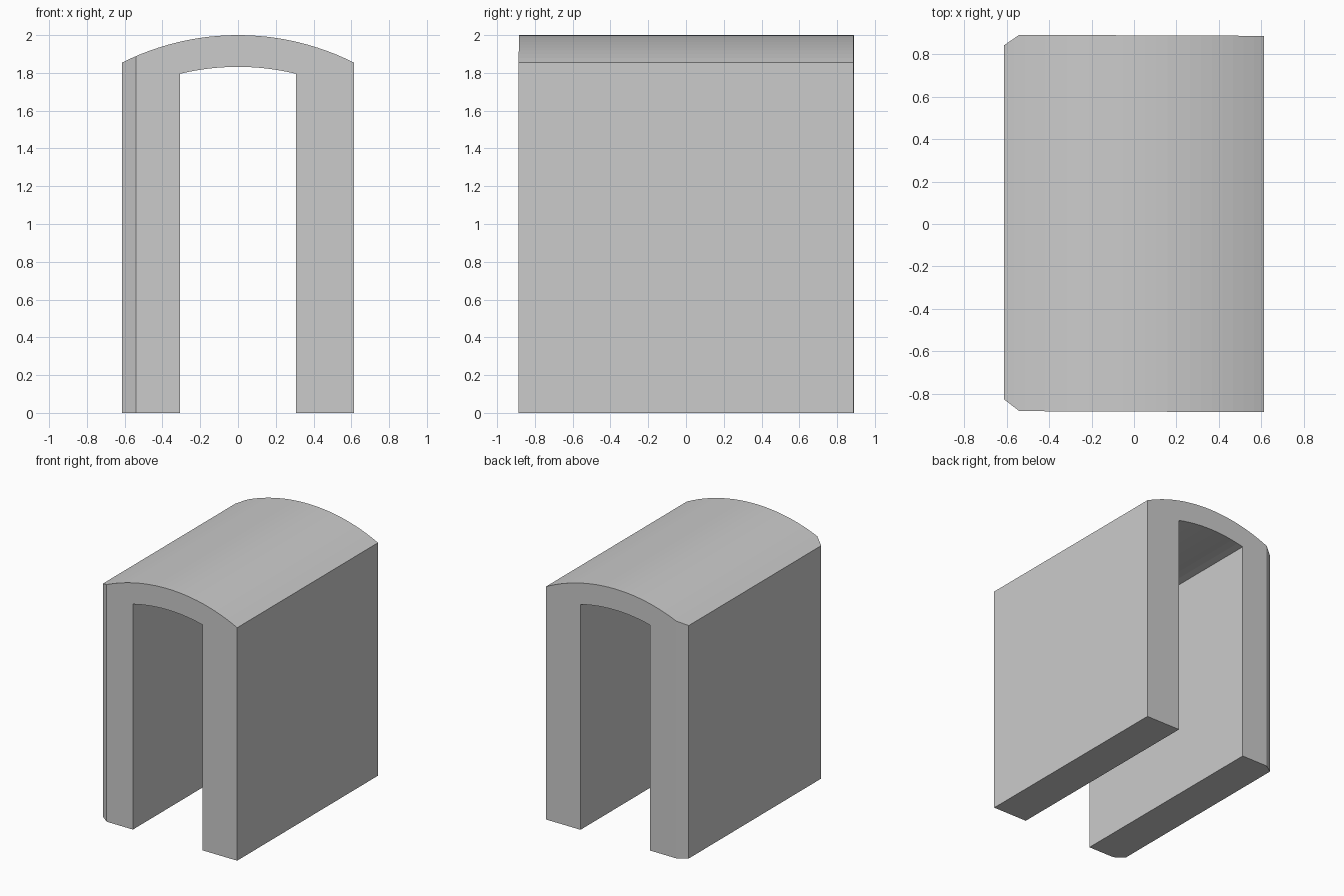
import bpy, bmesh
from math import asin, sin, cos
from mathutils import Vector

if "Cube" in bpy.data.objects:
    bpy.data.objects.remove(bpy.data.objects["Cube"])

HALF_W, INNER_W = 0.613, 0.308


def arc(half, edge_z, top_z, n):
    """Points of a shallow arc from -half to +half."""
    rise = top_z - edge_z
    r = (half * half + rise * rise) / (2 * rise)
    a = asin(half / r)
    return [(r * sin(t), top_z - r + r * cos(t))
            for t in (-a + 2 * a * i / n for i in range(n + 1))]


# Arch cross-section: outer curve, right leg, inner curve, left leg
profile = [(-HALF_W, 0)] + arc(HALF_W, 1.855, 2.0, 24) + [(HALF_W, 0)]
profile += [(INNER_W, 0)] + arc(INNER_W, 1.795, 1.832, 12)[::-1] + [(-INNER_W, 0)]

bm = bmesh.new()


# End faces, very slightly skewed across the width
def end(y_left, y_right):
    k = (y_right - y_left) / (2 * HALF_W)
    return [bm.verts.new((x, y_left + k * (x + HALF_W), z)) for x, z in profile]


front, back = end(-0.881, -0.886), end(0.891, 0.886)
bm.faces.new(front)
bm.faces.new(back[::-1])
for i in range(len(profile)):
    j = (i + 1) % len(profile)
    bm.faces.new((front[i], back[i], back[j], front[j]))
bmesh.ops.recalc_face_normals(bm, faces=bm.faces[:])

# Bevelled vertical corners on the left leg
for y_side, y_end in ((-0.825, -0.881), (0.841, 0.891)):
    s = 1 if y_end > 0 else -1
    normal = Vector((-abs(y_end - y_side), s * (HALF_W - 0.54), 0))
    cut = bmesh.ops.bisect_plane(
        bm, geom=bm.verts[:] + bm.edges[:] + bm.faces[:],
        plane_co=(-0.54, y_end, 0), plane_no=normal.normalized(), clear_outer=True)
    edges = [e for e in cut["geom_cut"] if isinstance(e, bmesh.types.BMEdge)]
    bmesh.ops.contextual_create(bm, geom=edges)
bmesh.ops.recalc_face_normals(bm, faces=bm.faces[:])

mesh = bpy.data.meshes.new("arched_cover")
bm.to_mesh(mesh)
bm.free()
bpy.context.collection.objects.link(bpy.data.objects.new("arched_cover", mesh))
